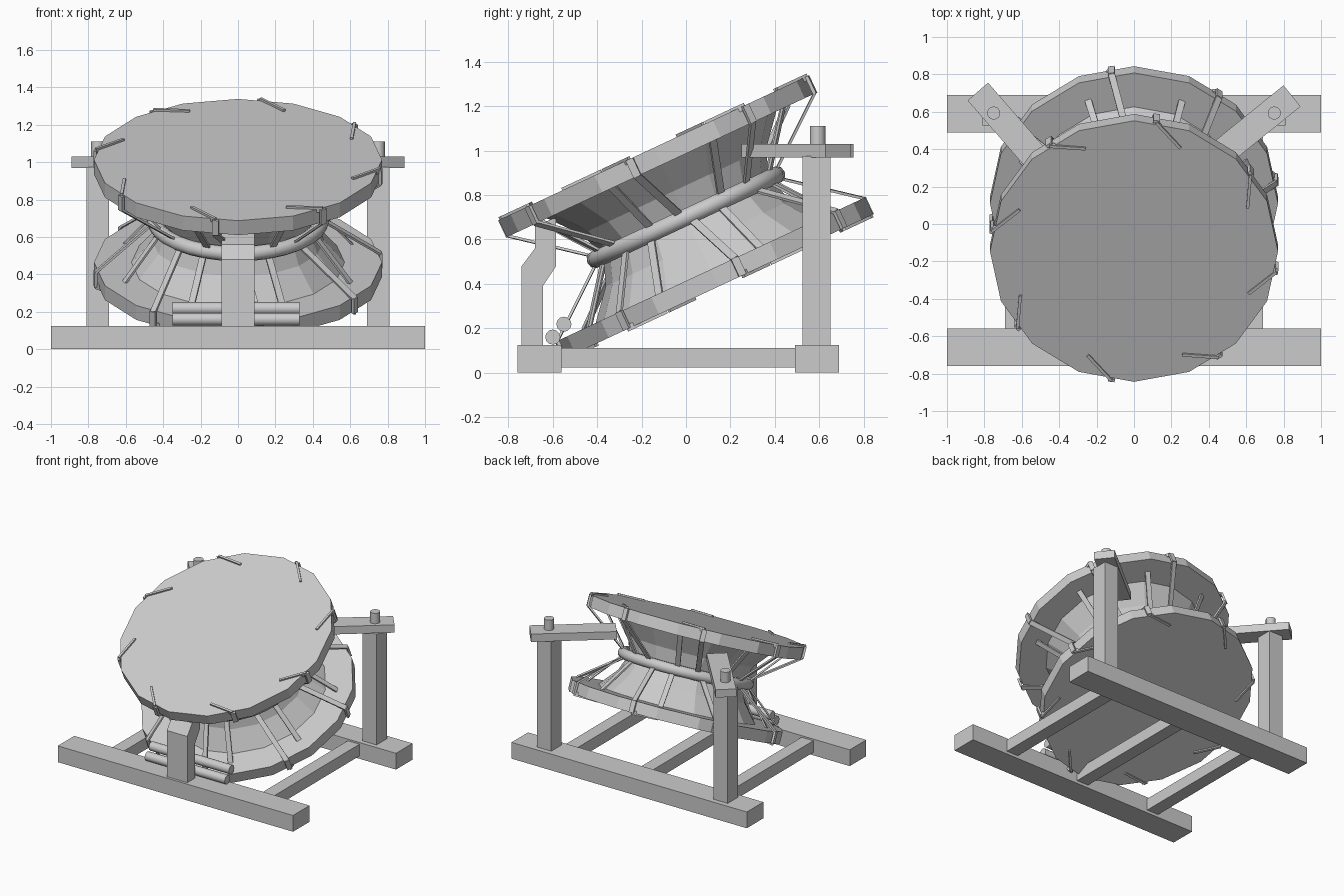
import bpy, bmesh, math
from mathutils import Matrix, Vector

if "Cube" in bpy.data.objects:
    bpy.data.objects.remove(bpy.data.objects["Cube"])

GREY = (0.6, 0.6, 0.6, 1)
mat = bpy.data.materials.new("plain grey")
mat.use_nodes = True
mat.diffuse_color = GREY
mat.node_tree.nodes["Principled BSDF"].inputs["Base Color"].default_value = GREY

# Drum frame: tilted towards the front
DRUM = Matrix.Translation((0, 0, 0.7)) @ Matrix.Rotation(math.radians(25), 4, 'X')
FLIP = Matrix.Rotation(math.pi, 4, 'X')


def finish(name, bm, matrix=Matrix(), smooth=False):
    bmesh.ops.recalc_face_normals(bm, faces=bm.faces)
    mesh = bpy.data.meshes.new(name)
    bm.to_mesh(mesh)
    bm.free()
    mesh.materials.append(mat)
    obj = bpy.data.objects.new(name, mesh)
    bpy.context.collection.objects.link(obj)
    obj.matrix_world = matrix
    if smooth:
        bpy.ops.object.select_all(action='DESELECT')
        obj.select_set(True)
        bpy.context.view_layer.objects.active = obj
        bpy.ops.object.shade_smooth_by_angle(angle=math.radians(40))
    return obj


def box(name, center, size, matrix=Matrix()):
    bm = bmesh.new()
    bmesh.ops.create_cube(bm, size=1, matrix=Matrix.Translation(center) @ Matrix.Diagonal((*size, 1)))
    return finish(name, bm, matrix)


def cylinder(name, center, radius, depth, sides, matrix=Matrix(), smooth=True):
    bm = bmesh.new()
    bmesh.ops.create_cone(bm, cap_ends=True, segments=sides, radius1=radius, radius2=radius, depth=depth)
    return finish(name, bm, Matrix.Translation(center) @ matrix, smooth)


def lathe(name, profile, sides, matrix, closed=False, smooth=False):
    bm = bmesh.new()
    verts = [bm.verts.new((r, 0, z)) for r, z in profile]
    edges = [bm.edges.new(pair) for pair in zip(verts, verts[1:])]
    if closed:
        edges.append(bm.edges.new((verts[-1], verts[0])))
    bmesh.ops.spin(bm, geom=verts + edges, axis=(0, 0, 1), cent=(0, 0, 0),
                   angle=math.tau, steps=sides, use_duplicate=False)
    bmesh.ops.remove_doubles(bm, verts=bm.verts, dist=0.0001)
    return finish(name, bm, matrix, smooth)


def polar(radius, degrees, z):
    a = math.radians(degrees)
    return Vector((radius * math.cos(a), radius * math.sin(a), z))


def add_strap(bm, a, b, width=0.036, thick=0.016):
    # Flat strap from a to b, its broad side facing away from the drum
    along = (b - a).normalized()
    out = Vector((a.x, a.y, 0)).normalized()
    side = along.cross(out)
    if side.length < 0.3:
        side = along.cross(Vector((0, 0, 1)))
    side.normalize()
    face = side.cross(along)
    rot = Matrix((side, face, along)).transposed().to_4x4()
    m = Matrix.Translation((a + b) / 2) @ rot @ Matrix.Diagonal((width, thick, (b - a).length, 1))
    bmesh.ops.create_cube(bm, size=1, matrix=m)


# Drum body, belt and the two heads with their lacing
lathe("drum_body", [(0.58, -0.3), (0.57, -0.26), (0.46, -0.13), (0.41, 0),
                    (0.46, 0.13), (0.57, 0.26), (0.58, 0.3)], 16, DRUM)
belt = [(0.45 + 0.04 * math.cos(i * math.tau / 10), 0.04 * math.sin(i * math.tau / 10)) for i in range(10)]
lathe("waist_belt", belt, 32, DRUM, closed=True, smooth=True)

for label, m in (("upper", DRUM), ("lower", DRUM @ FLIP)):
    cylinder(label + "_head", (0, 0, 0), 0.77, 0.085, 16, m @ Matrix.Translation((0, 0, 0.3025)), False)
    bm = bmesh.new()
    for i in range(8):
        c = 28 + 45 * i
        add_strap(bm, polar(0.772, c + 8, 0.345), polar(0.772, c + 8, 0.258))
        add_strap(bm, polar(0.772, c + 8, 0.262), polar(0.47, c + 14, 0.03), thick=0.012)
        add_strap(bm, polar(0.66, c - 5, 0.27), polar(0.46, c - 4, 0.03), thick=0.012)
        add_strap(bm, polar(0.77, c + 8, 0.342), polar(0.66, c - 5, 0.342), width=0.03)
    finish(label + "_lacing", bm, m)

# Base frame
for label, y in (("front", -0.66), ("back", 0.59)):
    box(label + "_beam", (0, y, 0.0625), (2, 0.2, 0.125))
for label, x in (("left", 0.64), ("middle", 0), ("right", -0.64)):
    box(label + "_rail", (x, -0.035, 0.067), (0.1, 1.06, 0.09))

# Back posts, support arms and pegs
for label, s, end, angle in (("left", 1, (0.845, 0.685), 219), ("right", -1, (-0.835, 0.708), -49)):
    box(label + "_post", (s * 0.75, 0.588, 0.545), (0.12, 0.125, 0.86))
    arm = Matrix.Translation((*end, 1.0)) @ Matrix.Rotation(math.radians(angle), 4, 'Z')
    box(label + "_arm", (0.3, 0, 0), (0.6, 0.145, 0.06), arm)
    cylinder(label + "_peg", (s * 0.75, 0.593, 1.04), 0.035, 0.14, 16)

# Bent front support
bm = bmesh.new()
outline = [(-0.74, 0.11), (-0.645, 0.11), (-0.645, 0.39), (-0.585, 0.48),
           (-0.585, 0.7), (-0.68, 0.66), (-0.68, 0.56), (-0.74, 0.48)]
face = bm.faces.new([bm.verts.new((-0.087, y, z)) for y, z in outline])
new = bmesh.ops.extrude_face_region(bm, geom=[face])["geom"]
bmesh.ops.translate(bm, vec=(0.174, 0, 0), verts=[v for v in new if isinstance(v, bmesh.types.BMVert)])
finish("front_support", bm)

# Striker logs lying behind the front support
for label, y, z in (("lower", -0.6, 0.16), ("upper", -0.55, 0.218)):
    cylinder(label + "_stick", (-0.01, y, z), 0.034, 0.68, 12, Matrix.Rotation(math.pi / 2, 4, 'Y'))
